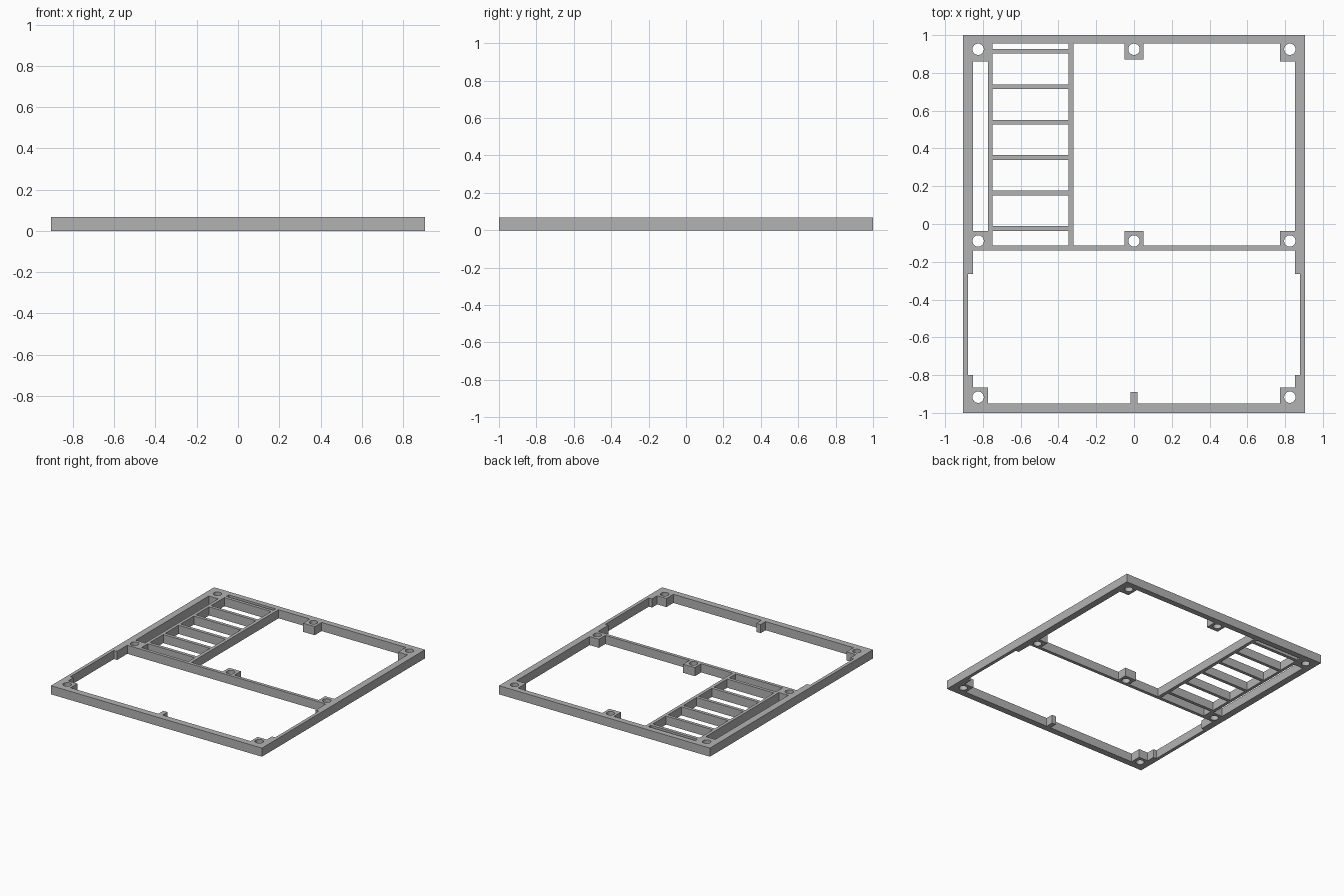
import bpy, bmesh, math

if "Cube" in bpy.data.objects:
    bpy.data.objects.remove(bpy.data.objects["Cube"])

H = 0.067            # plate thickness
W = 0.906            # half width

grey = bpy.data.materials.new("mid grey")
grey.diffuse_color = (0.45, 0.45, 0.45, 1)
grey.use_nodes = True
grey.node_tree.nodes["Principled BSDF"].inputs["Base Color"].default_value = grey.diffuse_color

curve = bpy.data.curves.new("frame_profile", 'CURVE')
curve.dimensions = '2D'
curve.fill_mode = 'BOTH'
curve.extrude = H / 2


def outline(points):
    s = curve.splines.new('POLY')
    s.points.add(len(points) - 1)
    for p, (x, y) in zip(s.points, points):
        p.co = (x, y, 0, 1)
    s.use_cyclic_u = True


def rect(x0, x1, y0, y1):
    outline([(x0, y0), (x1, y0), (x1, y1), (x0, y1)])


def hole(x, y, r=0.03, n=32):
    outline([(x + r * math.cos(2 * math.pi * i / n),
              y + r * math.sin(2 * math.pi * i / n)) for i in range(n)])


# outer edge of the frame
rect(-W, W, -1, 1)

# upper window with screw bosses left standing
outline([(-0.32, -0.115), (-0.05, -0.115), (-0.05, -0.037), (0.05, -0.037),
         (0.05, -0.115), (0.774, -0.115), (0.774, -0.037), (0.853, -0.037),
         (0.853, 0.86), (0.774, 0.86), (0.774, 0.955), (0.05, 0.955),
         (0.05, 0.87), (-0.05, 0.87), (-0.05, 0.955), (-0.32, 0.955)])

# lower window: right half mirrored, with centre tab and thinned side walls
half = [(0.018, -0.89), (0.018, -0.95), (0.774, -0.95), (0.774, -0.865),
        (0.853, -0.865), (0.853, -0.8), (0.88, -0.8), (0.88, -0.265),
        (0.853, -0.265), (0.853, -0.14)]
outline(half + [(-x, y) for x, y in reversed(half)])

# narrow slot beside the ladder
rect(-0.853, -0.772, -0.037, 0.86)

# gaps between the ladder rungs
low = -0.115
for i in range(6):
    rung = -0.036 + i * 0.1875
    rect(-0.748, -0.346, low, rung)
    low = rung + 0.025
rect(-0.748, -0.346, low, 0.955)

# screw holes
for x in (-0.825, 0, 0.825):
    hole(x, 0.925)
    hole(x, -0.09)
for x in (-0.825, 0.825):
    hole(x, -0.917)

# turn the profile into a clean solid
temp = bpy.data.objects.new("profile_helper", curve)
bpy.context.collection.objects.link(temp)
bpy.context.view_layer.update()
deps = bpy.context.evaluated_depsgraph_get()
mesh = bpy.data.meshes.new_from_object(temp.evaluated_get(deps))
bpy.data.objects.remove(temp)

bm = bmesh.new()
bm.from_mesh(mesh)
bmesh.ops.remove_doubles(bm, verts=bm.verts, dist=1e-5)
bmesh.ops.recalc_face_normals(bm, faces=bm.faces)
for f in bm.faces:
    f.smooth = False
    f.material_index = 0
bm.to_mesh(mesh)
bm.free()

mesh.materials.clear()
mesh.materials.append(grey)
frame = bpy.data.objects.new("mounting_frame", mesh)
frame.location.z = H / 2
bpy.context.collection.objects.link(frame)
